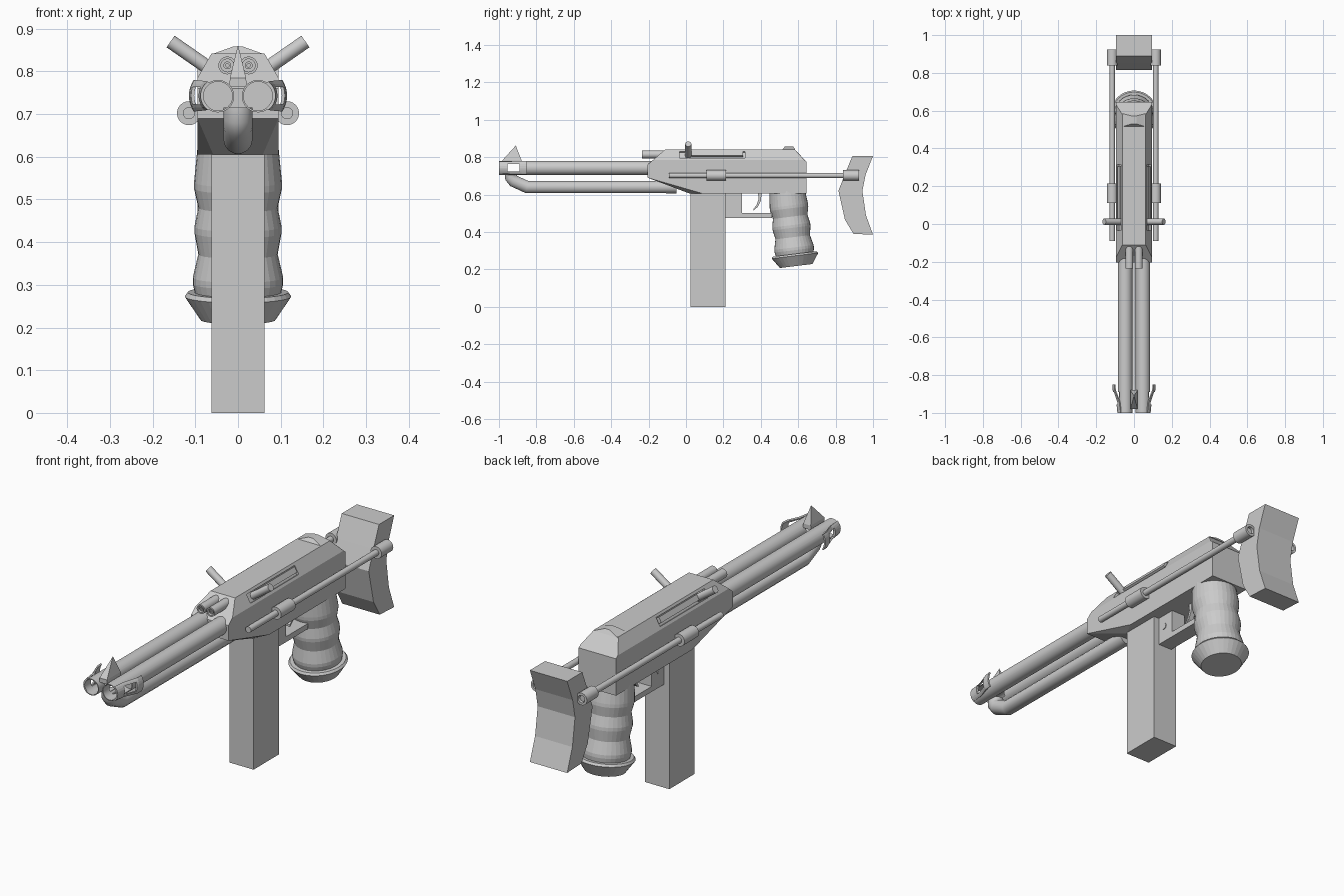
import bpy, bmesh
from math import radians, sin, cos, pi
from mathutils import Vector

if "Cube" in bpy.data.objects:
    bpy.data.objects.remove(bpy.data.objects["Cube"])


def make(name, bm, smooth=False):
    bmesh.ops.recalc_face_normals(bm, faces=bm.faces)
    me = bpy.data.meshes.new(name)
    bm.to_mesh(me)
    bm.free()
    ob = bpy.data.objects.new(name, me)
    bpy.context.collection.objects.link(ob)
    if smooth:
        bpy.ops.object.select_all(action='DESELECT')
        ob.select_set(True)
        bpy.context.view_layer.objects.active = ob
        bpy.ops.object.shade_smooth_by_angle(angle=radians(30))
    return ob


def box(name, x, y, z, rot=(0, 0, 0)):
    """Box from (min, max) ranges, rotated about its centre."""
    bm = bmesh.new()
    bmesh.ops.create_cube(bm, size=1)
    for v in bm.verts:
        v.co = [v.co[i] * (r[1] - r[0]) for i, r in enumerate((x, y, z))]
    ob = make(name, bm)
    ob.location = [sum(r) / 2 for r in (x, y, z)]
    ob.rotation_euler = rot
    return ob


def lathe(name, profile, origin, axis, n=32, smooth=True):
    """Spin (radius, distance) points around an axis."""
    bm = bmesh.new()
    vs = [bm.verts.new((r, 0, t)) for r, t in profile]
    es = [bm.edges.new(p) for p in zip(vs, vs[1:])]
    bmesh.ops.spin(bm, geom=vs + es, cent=(0, 0, 0), axis=(0, 0, 1), angle=2 * pi, steps=n)
    bmesh.ops.remove_doubles(bm, verts=bm.verts, dist=1e-5)
    ob = make(name, bm, smooth)
    ob.location = origin
    ob.rotation_euler = Vector(axis).to_track_quat('Z', 'Y').to_euler()
    return ob


def rod(name, a, b, r, n=24):
    d = Vector(b) - Vector(a)
    return lathe(name, [(0, 0), (r, 0), (r, d.length), (0, d.length)], a, d, n)


def hull(name, half):
    """Convex solid from points mirrored across x."""
    bm = bmesh.new()
    for x, y, z in half:
        bm.verts.new((x, y, z))
        if x:
            bm.verts.new((-x, y, z))
    res = bmesh.ops.convex_hull(bm, input=bm.verts)
    bmesh.ops.dissolve_limit(bm, angle_limit=radians(1), verts=bm.verts, edges=bm.edges)
    return make(name, bm)


def extrude_yz(name, pts, w):
    bm = bmesh.new()
    f = bm.faces.new([bm.verts.new((-w, y, z)) for y, z in pts])
    ext = bmesh.ops.extrude_face_region(bm, geom=[f])['geom']
    bmesh.ops.translate(bm, vec=(2 * w, 0, 0), verts=[v for v in ext if isinstance(v, bmesh.types.BMVert)])
    return make(name, bm)


def cut(ob, cutter):
    m = ob.modifiers.new('cut', 'BOOLEAN')
    m.operation, m.object, m.solver = 'DIFFERENCE', cutter, 'EXACT'
    cutter.hide_render = True
    cutter.hide_set(True)


# Receiver body and rear sight ridge
receiver = hull('receiver', [
    (.095, -.205, .69), (.095, -.205, .76), (.095, -.176, .785), (.062, -.11, .842),
    (.062, .58, .842), (.095, .632, .785), (.095, .645, .775), (.095, .645, .605),
    (.095, .09, .605), (.058, .02, .605)])
hull('rear_sight', [(.062, .515, .84), (.062, .585, .84), (.012, .53, .858), (.012, .572, .858)])

# Window cutter shared by barrels and muzzle fins
window = box('window_cutter', (-.2, .2), (-.955, -.89), (.722, .764))

for s, side in ((1, 'right'), (-1, 'left')):
    # Barrel with hollow slotted muzzle
    barrel = lathe(side + '_barrel', [(0, 0), (.038, 0), (.038, .85), (.034, .85), (.034, .71), (0, .71)],
                   (s * .047, -.15, .742), (0, -1, 0))
    cut(barrel, window)

    # Flared fin on the outside of the muzzle
    bm = bmesh.new()
    rows = []
    for r, y in ((.041, -1), (.047, -.94), (.066, -.88), (.068, -.85)):
        spread = .039 / r
        rows.append([bm.verts.new((s * (.047 + r * cos(a)), y, .743 + r * sin(a)))
                     for a in [spread * (k / 4 - 1) for k in range(9)]])
    for p, q in zip(rows, rows[1:]):
        for k in range(8):
            bm.faces.new((p[k], p[k + 1], q[k + 1], q[k]))
    fin = make(side + '_muzzle_fin', bm)
    fin.modifiers.new('thickness', 'SOLIDIFY').thickness = .007
    cut(fin, window)

    # Small twin tubes above the barrels
    lathe(side + '_small_tube', [(0, 0), (.021, 0), (.021, .135), (.015, .135), (.015, .12),
                                 (.009, .12), (.009, .13), (.004, .13), (.004, .1), (0, .1)],
          (s * .025, -.1, .814), (0, -1, 0), 20)

    # Bolt slot, bolt and charging handle
    tilt = (0, -s * radians(30), 0)
    slot = box(side + '_slot_cutter', (s * .0785 - .012, s * .0785 + .012), (-.035, .315), (.793, .834), tilt)
    cut(receiver, slot)
    box(side + '_bolt', (s * .074 - .009, s * .074 + .009), (.03, .305), (.803, .829), tilt)
    rod(side + '_charging_handle', (s * .05, .012, .795), (s * .158, .012, .870), .0165, 20)

    # Stock rail with its clamps
    x, z = s * .115, .702
    rod(side + '_stock_rail', (x, -.09, z), (x, .915, z), .014)
    rod(side + '_rail_clamp', (x, .11, z), (x, .215, z), .028)
    lathe(side + '_rail_end', [(0, 0), (.028, 0), (.028, .085), (.017, .085), (.017, .06), (0, .06)],
          (x, .84, z), (0, 1, 0), 24)
    rod(side + '_guard_pin', (s * .02, .245, .55), (s * .038, .245, .55), .015, 16)

# Front sight
hull('front_sight', [(.02, -.98, .765), (.02, -.88, .765), (.019, -.98, .785), (.019, -.88, .785), (0, -.91, .862)])

# Lower tube bending up to the muzzle
cu = bpy.data.curves.new('lower_tube', 'CURVE')
cu.dimensions = '3D'
cu.bevel_depth, cu.bevel_resolution, cu.use_fill_caps = .034, 5, True
path = [(-.05, .64), (-.85, .64), (-.92, .672), (-.935, .69), (-.935, .715)]
sp = cu.splines.new('POLY')
sp.points.add(len(path) - 1)
for p, (y, z) in zip(sp.points, path):
    p.co = (0, y, z, 1)
bpy.context.collection.objects.link(bpy.data.objects.new('lower_tube', cu))

# Magazine, trigger guard and trigger
box('magazine', (-.062, .062), (.025, .21), (0, .61))
box('guard_block', (-.035, .035), (.205, .30), (.475, .61))
box('guard_bar', (-.035, .035), (.295, .46), (.475, .50))
extrude_yz('trigger', [(.385, .61), (.405, .61), (.40, .565), (.385, .535), (.362, .515),
                       (.362, .525), (.378, .545), (.388, .575)], .012)

# Grip with finger swells and flared base
down = Vector((0, sin(radians(7)), -cos(radians(7))))
top = Vector((0, .54, .62))
lathe('grip', [(0, 0), (.095, 0), (.103, .08), (.103, .095), (.093, .14), (.102, .185), (.102, .2),
               (.093, .25), (.106, .305), (.106, .32), (.098, .355), (0, .355)],
      top, down, 32, False)
lathe('grip_base', [(0, .34), (.118, .34), (.125, .35), (.088, .405), (0, .405)], top, down, 32, False)

# Shoulder pad
extrude_yz('shoulder_pad', [(.89, .807), (1, .807), (.96, .705), (.943, .62), (.962, .49), (1, .385),
                            (.895, .39), (.85, .465), (.815, .62), (.85, .71)], .095)
